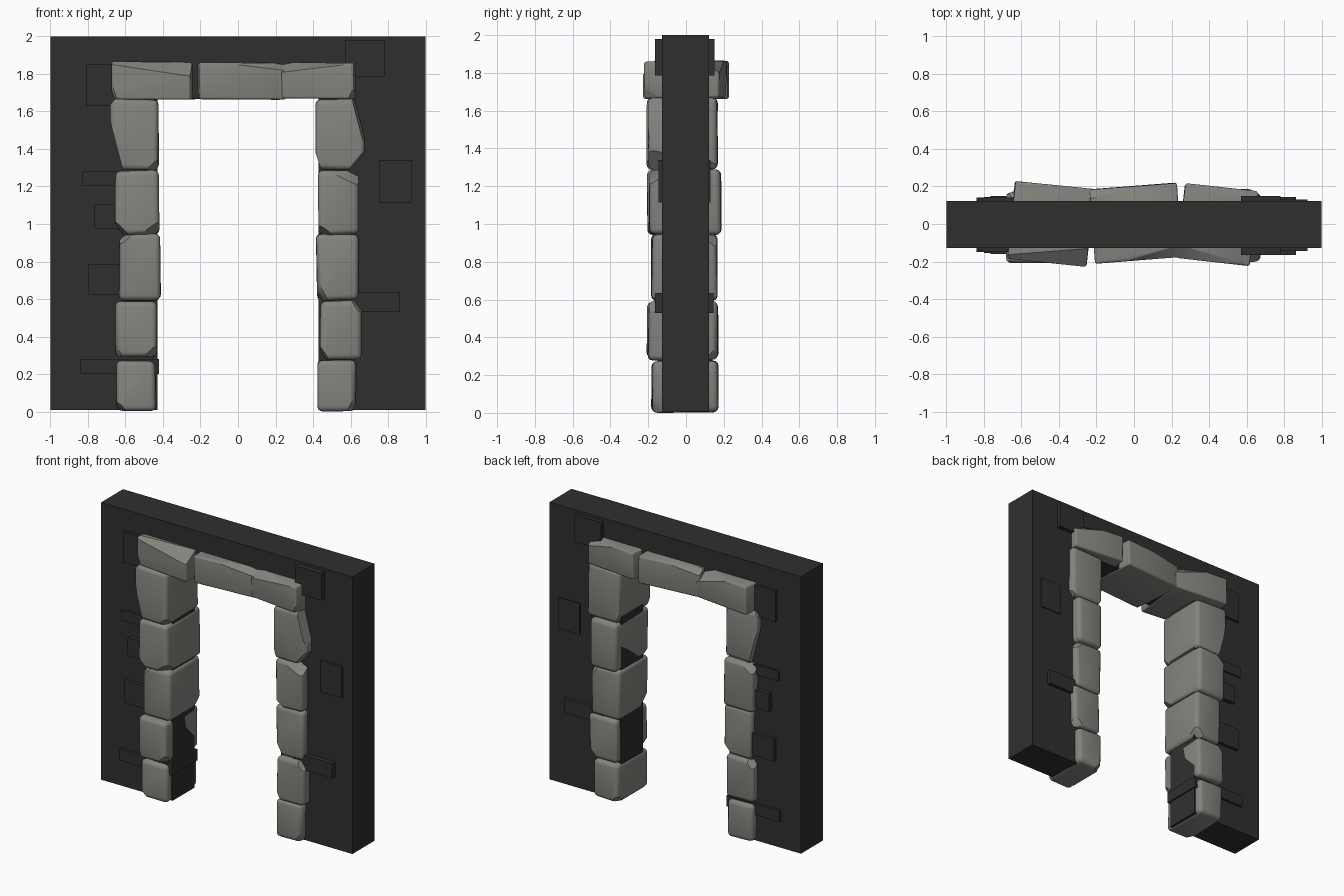
import bpy, bmesh, math, random
from mathutils import Vector, Matrix

random.seed(4)


def material(name, rgb):
    m = bpy.data.materials.new(name)
    m.diffuse_color = (*rgb, 1)
    return m


DARK = material("dark_wall", (0.028, 0.028, 0.028))
STONE = material("grey_stone", (0.23, 0.23, 0.21))


def finish(bm, name, mat, smooth=False):
    bmesh.ops.recalc_face_normals(bm, faces=bm.faces)
    me = bpy.data.meshes.new(name)
    bm.to_mesh(me)
    bm.free()
    me.materials.append(mat)
    ob = bpy.data.objects.new(name, me)
    bpy.context.collection.objects.link(ob)
    if smooth:
        bpy.ops.object.select_all(action='DESELECT')
        ob.select_set(True)
        bpy.context.view_layer.objects.active = ob
        bpy.ops.object.shade_smooth_by_angle(angle=math.radians(32))
    return ob


def box(x, y, z):
    """bmesh box from three (min, max) ranges"""
    bm = bmesh.new()
    bmesh.ops.create_cube(bm, size=1)
    for v in bm.verts:
        v.co = Vector([(a + b) / 2 + c * (b - a) for (a, b), c in zip((x, y, z), v.co)])
    return bm


def stone(name, x, y, z, chips=(), bevel=0.028, turn=0.0, jitter=0.009):
    """rounded block, slightly irregular, with corners chopped off by planes"""
    bm = box(x, y, z)
    mid = Vector([sum(r) / 2 for r in (x, y, z)])
    for v in bm.verts:      # pull corners inwards a little
        for i in range(3):
            v.co[i] -= math.copysign(random.uniform(0, jitter), v.co[i] - mid[i])
    bmesh.ops.bevel(bm, geom=bm.edges[:], offset=bevel, segments=3, profile=0.5,
                    affect='EDGES', clamp_overlap=True)
    for point, normal in chips:
        bmesh.ops.bisect_plane(bm, geom=bm.verts[:] + bm.edges[:] + bm.faces[:], dist=1e-5,
                               plane_co=point, plane_no=Vector(normal).normalized(),
                               clear_outer=True)
        bmesh.ops.holes_fill(bm, edges=[e for e in bm.edges if e.is_boundary], sides=0)
    rot = Matrix.Translation(mid) @ Matrix.Rotation(turn, 4, 'Z') @ Matrix.Translation(-mid)
    bmesh.ops.transform(bm, matrix=rot, verts=bm.verts)
    finish(bm, name, STONE, True)


# wall with doorway, an extruded profile
bm = bmesh.new()
profile = [(-1, 0.008), (-0.43, 0.008), (-0.43, 1.668), (0.43, 1.668),
           (0.43, 0.008), (1, 0.008), (1, 2), (-1, 2)]
face = bm.faces.new([bm.verts.new((px, -0.128, pz)) for px, pz in profile])
ext = bmesh.ops.extrude_face_region(bm, geom=[face])
bmesh.ops.translate(bm, vec=(0, 0.25, 0),
                    verts=[g for g in ext["geom"] if isinstance(g, bmesh.types.BMVert)])
finish(bm, "wall", DARK)

# flat bricks standing slightly proud of the wall, front and back
bricks = [
    ((-0.81, -0.55), (1.63, 1.85), (-0.15, 0.14)),
    ((0.57, 0.78), (1.785, 1.98), (-0.165, 0.15)),
    ((-0.83, -0.55), (1.205, 1.28), (-0.145, 0.135)),
    ((-0.765, -0.55), (0.975, 1.105), (-0.16, 0.15)),
    ((-0.80, -0.55), (0.625, 0.785), (-0.155, 0.145)),
    ((-0.84, -0.42), (0.20, 0.28), (-0.15, 0.14)),
    ((0.755, 0.925), (1.115, 1.34), (-0.145, 0.13)),
    ((0.55, 0.865), (0.53, 0.635), (-0.165, 0.145)),
]
for i, (bx, bz, by) in enumerate(bricks):
    finish(box(bx, by, bz), f"wall_brick_{i + 1}", DARK)

# left door jamb, bottom to top
stone("left_jamb_1", (-0.65, -0.435), (-0.185, 0.175), (0, 0.275),
      [((-0.62, -0.18, 0.03), (-0.7, -0.4, -0.7))])
stone("left_jamb_2", (-0.66, -0.425), (-0.21, 0.175), (0.285, 0.59),
      [((-0.46, -0.2, 0.33), (0.6, -0.5, -0.6)), ((-0.63, 0.15, 0.56), (-0.6, 0.5, 0.6)),
       ((-0.64, -0.2, 0.34), (-0.8, -0.3, -0.3))])
stone("left_jamb_3", (-0.635, -0.41), (-0.19, 0.17), (0.59, 0.95),
      [((-0.61, -0.17, 0.91), (-0.6, -0.4, 0.7)), ((-0.44, 0.15, 0.63), (0.6, 0.5, -0.6))])
stone("left_jamb_4", (-0.66, -0.415), (-0.21, 0.19), (0.94, 1.29),
      [((-0.47, -0.2, 0.98), (0.5, -0.5, -0.7)), ((-0.63, -0.2, 0.99), (-0.6, -0.2, -0.6)),
       ((-0.63, 0.17, 1.24), (-0.5, 0.6, 0.6))])
stone("left_jamb_5", (-0.685, -0.42), (-0.21, 0.17), (1.285, 1.67),
      [((-0.685, 0, 1.56), (-0.27, 0, -0.07)), ((-0.67, 0, 1.65), (-0.6, 0, 0.5)),
       ((-0.44, -0.18, 1.31), (0.5, -0.5, -0.5))])

# right door jamb, bottom to top
stone("right_jamb_1", (0.42, 0.63), (-0.185, 0.175), (0, 0.28),
      [((0.61, -0.17, 0.05), (0.7, -0.4, -0.4)), ((0.44, 0.15, 0.03), (-0.6, 0.5, -0.6))])
stone("right_jamb_2", (0.432, 0.665), (-0.205, 0.175), (0.275, 0.595),
      [((0.455, -0.19, 0.32), (-0.8, -0.2, -0.5)), ((0.64, -0.18, 0.55), (0.7, -0.4, 0.5)),
       ((0.63, 0.15, 0.31), (0.5, 0.6, -0.5))])
stone("right_jamb_3", (0.415, 0.65), (-0.185, 0.17), (0.59, 0.95),
      [((0.45, -0.17, 0.64), (-0.7, -0.4, -0.4)), ((0.62, 0.15, 0.91), (0.6, 0.5, 0.5))])
stone("right_jamb_4", (0.425, 0.645), (-0.2, 0.19), (0.94, 1.29),
      [((0.60, -0.2, 1.22), (0.4, -0.6, 0.8)), ((0.46, -0.18, 0.97), (-0.5, -0.4, -0.7))])
stone("right_jamb_5", (0.41, 0.68), (-0.205, 0.17), (1.285, 1.67),
      [((0.67, 0, 1.57), (0.27, -0.05, 0.07)), ((0.655, 0, 1.33), (0.6, -0.1, -0.5)),
       ((0.43, 0, 1.33), (-0.6, 0, -0.2))])

# three lintel stones, each turned a little, with chipped top edges
stone("lintel_left", (-0.66, -0.225), (-0.212, 0.215), (1.66, 1.868),
      [((-0.5, -0.212, 1.825), (0.12, -0.6, 0.8)), ((-0.4, 0.21, 1.83), (0.25, 0.6, 0.8)),
       ((-0.64, -0.2, 1.70), (-0.8, -0.4, -0.3))],
      0.012, math.radians(-6), 0.008)
stone("lintel_middle", (-0.225, 0.245), (-0.195, 0.205), (1.662, 1.862),
      [((0.1, -0.195, 1.835), (0.1, -0.5, 0.8)), ((-0.1, 0.2, 1.84), (-0.1, 0.6, 0.8))],
      0.012, math.radians(4.5), 0.005)
stone("lintel_right", (0.245, 0.645), (-0.208, 0.2), (1.662, 1.866),
      [((0.45, -0.208, 1.83), (-0.1, -0.6, 0.8)), ((0.55, 0.2, 1.82), (0.2, 0.6, 0.8)),
       ((0.625, -0.19, 1.69), (0.8, -0.3, -0.4))],
      0.012, math.radians(-6), 0.008)
